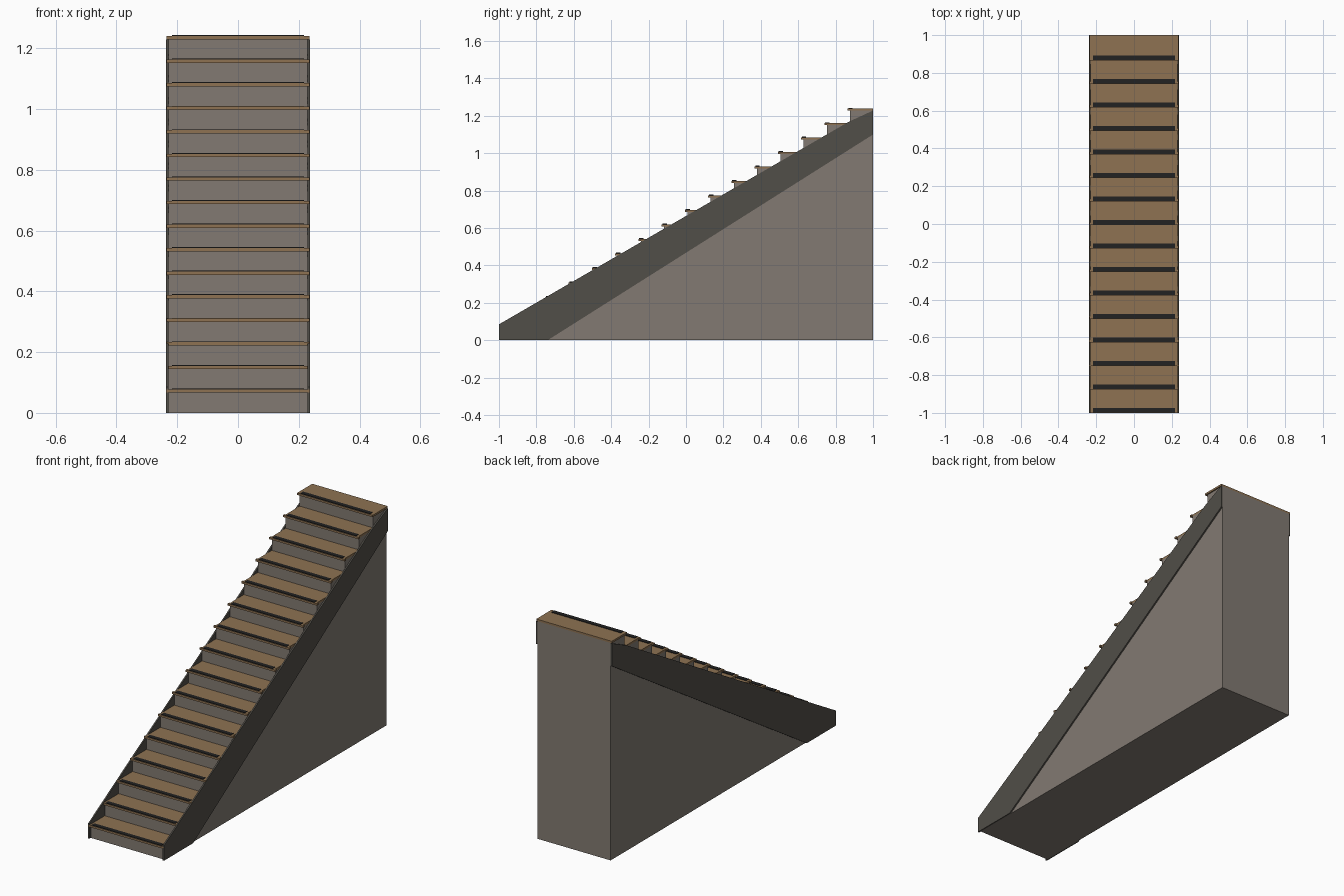
import bpy, bmesh

if "Cube" in bpy.data.objects:
    bpy.data.objects.remove(bpy.data.objects["Cube"])

STEPS, RISE, RUN = 16, 0.0775, 0.1243
BODY_X, OUT_X = 0.229, 0.236
TREAD_T, NOSE = 0.011, 0.013


def srgb(r, g, b):
    f = lambda c: ((c / 255 + 0.055) / 1.055) ** 2.4 if c > 10 else c / 255 / 12.92
    return (f(r), f(g), f(b), 1)


def material(name, rgb):
    m = bpy.data.materials.new(name)
    m.diffuse_color = srgb(*rgb)
    m.use_nodes = True
    m.node_tree.nodes["Principled BSDF"].inputs["Base Color"].default_value = m.diffuse_color
    return m


STONE = material("warm grey", (130, 122, 114))
DARK = material("dark grey", (81, 78, 72))
WOOD = material("brown wood", (142, 114, 82))
GRIP = material("black rubber", (34, 34, 34))


def finish(name, bm, mat):
    bmesh.ops.recalc_face_normals(bm, faces=bm.faces)
    me = bpy.data.meshes.new(name)
    bm.to_mesh(me)
    bm.free()
    me.materials.append(mat)
    ob = bpy.data.objects.new(name, me)
    bpy.context.collection.objects.link(ob)


def extrude_profile(name, pts, x0, x1, mat):
    """Extrude a (y, z) outline from x0 to x1."""
    bm = bmesh.new()
    a = [bm.verts.new((x0, y, z)) for y, z in pts]
    b = [bm.verts.new((x1, y, z)) for y, z in pts]
    bm.faces.new(a)
    bm.faces.new(b[::-1])
    for i in range(len(pts)):
        j = (i + 1) % len(pts)
        bm.faces.new((a[i], a[j], b[j], b[i]))
    finish(name, bm, mat)


def box(name, hx, y0, y1, z0, z1, mat):
    extrude_profile(name, [(y0, z0), (y1, z0), (y1, z1), (y0, z1)], -hx, hx, mat)


# Solid stepped body with risers
outline = [(1, 0), (-1 + NOSE, 0)]
for i in range(STEPS):
    y = -1 + NOSE + i * RUN
    z = (i + 1) * RISE - TREAD_T
    y_next = 1 if i == STEPS - 1 else y + RUN
    outline += [(y, z), (y_next, z)]
extrude_profile("stair_body", outline, -BODY_X, BODY_X, STONE)

# Treads with wider nosings and grip strips
for i in range(STEPS):
    y = -1 + i * RUN
    z = (i + 1) * RISE
    last = i == STEPS - 1
    back = 1 if last else y + RUN + NOSE
    box(f"tread_{i + 1}", OUT_X if last else BODY_X, y + NOSE, back, z - TREAD_T, z, WOOD)
    box(f"nosing_{i + 1}", OUT_X, y, y + NOSE, z - TREAD_T, z, WOOD)
    box(f"grip_strip_{i + 1}", 0.217, y + 0.003, y + 0.027, z - 0.001, z + 0.003, GRIP)

# Sloping side stringers
side = [(-1, 0), (-0.74, 0), (1, 1.10), (1, 1.228), (0.87, 1.168), (-1, 0.085)]
extrude_profile("stringer_right", side, BODY_X, OUT_X + 0.001, DARK)
extrude_profile("stringer_left", side, -OUT_X - 0.001, -BODY_X, DARK)
